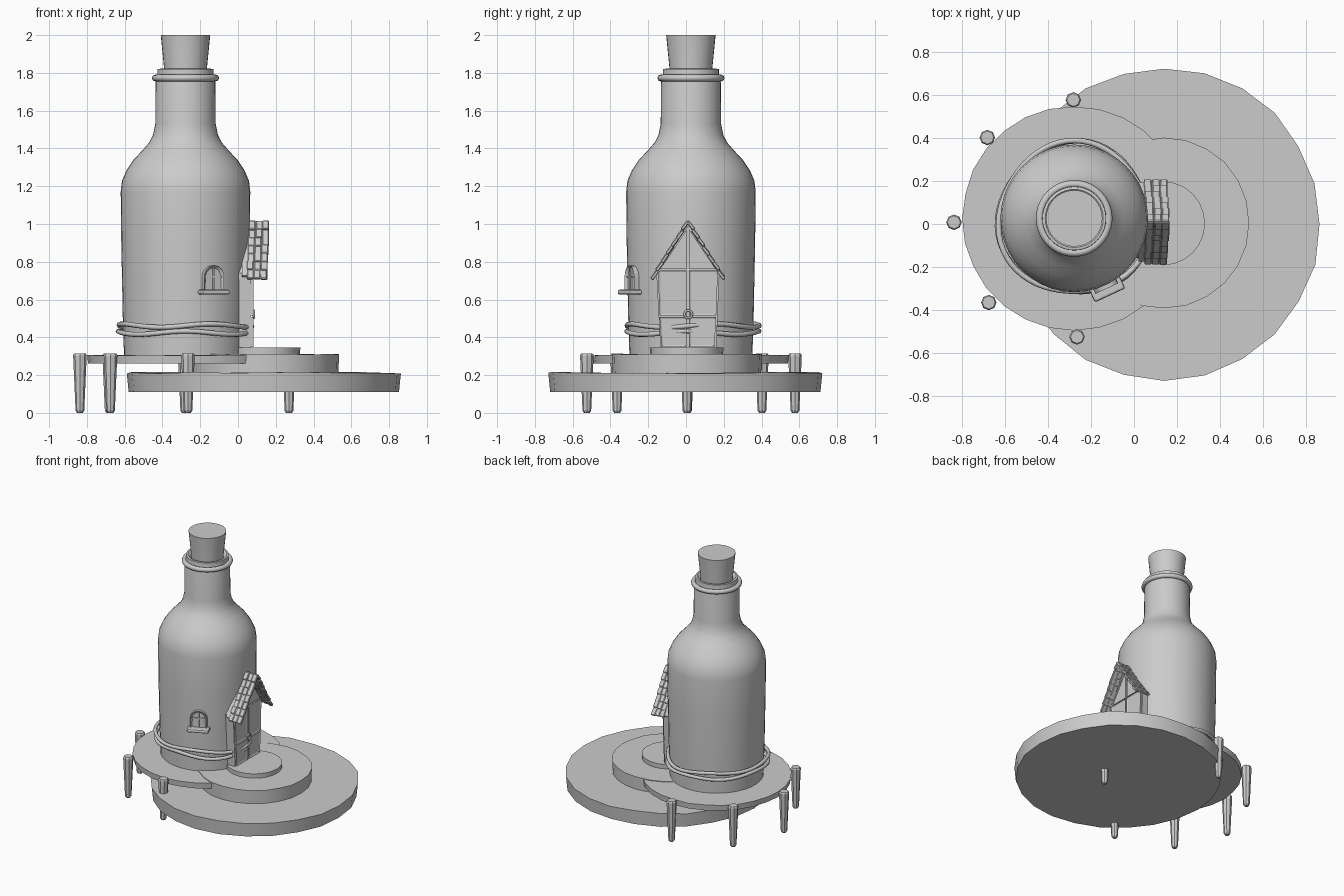
import bpy, bmesh, math, random
from mathutils import Matrix, Vector

if "Cube" in bpy.data.objects:
    bpy.data.objects.remove(bpy.data.objects["Cube"])

random.seed(4)
CX, CY = -0.278, 0.026          # bottle axis

grey = bpy.data.materials.new("plain_grey")
grey.diffuse_color = (0.6, 0.6, 0.6, 1)
grey.use_nodes = True
grey.node_tree.nodes["Principled BSDF"].inputs["Base Color"].default_value = grey.diffuse_color


def finish(name, bm, smooth=None):
    bmesh.ops.recalc_face_normals(bm, faces=bm.faces)
    me = bpy.data.meshes.new(name)
    bm.to_mesh(me)
    bm.free()
    me.materials.append(grey)
    ob = bpy.data.objects.new(name, me)
    bpy.context.collection.objects.link(ob)
    if smooth:
        bpy.ops.object.select_all(action='DESELECT')
        bpy.context.view_layer.objects.active = ob
        ob.select_set(True)
        bpy.ops.object.shade_smooth_by_angle(angle=math.radians(smooth))
    return ob


def lathe(name, profile, cx, cy, segs, smooth=None, jitter=0):
    """Revolve (radius, z) points and close both ends."""
    bm = bmesh.new()
    wob = [(random.uniform(-jitter, jitter), random.uniform(-jitter, jitter)) for _ in range(segs)]
    rings = []
    for i, (r, z) in enumerate(profile):
        ring = []
        for k in range(segs):
            a = 2 * math.pi * k / segs
            rr = r + wob[k][0]
            zz = z + (wob[k][1] if i == len(profile) - 1 else 0)
            ring.append(bm.verts.new((cx + rr * math.cos(a), cy + rr * math.sin(a), zz)))
        rings.append(ring)
    for a, b in zip(rings, rings[1:]):
        for k in range(segs):
            j = (k + 1) % segs
            bm.faces.new((a[k], a[j], b[j], b[k]))
    bm.faces.new(rings[0][::-1])
    bm.faces.new(rings[-1])
    return finish(name, bm, smooth)


def prism(name, pts, d0, d1, mat, inset=0, sink=0):
    """Extrude a (u, z) outline outward along local -y, with an optional sunken face."""
    bm = bmesh.new()
    back = [bm.verts.new(mat @ Vector((u, -d0, z))) for u, z in pts]
    front = [bm.verts.new(mat @ Vector((u, -d1, z))) for u, z in pts]
    n = len(pts)
    for k in range(n):
        j = (k + 1) % n
        bm.faces.new((back[k], back[j], front[j], front[k]))
    bm.faces.new(back[::-1])
    face = bm.faces.new(front)
    bmesh.ops.recalc_face_normals(bm, faces=bm.faces)
    if inset:
        bmesh.ops.inset_individual(bm, faces=[face], thickness=inset, depth=-sink)
    return finish(name, bm)


def tube(name, pts, radius):
    cu = bpy.data.curves.new(name, 'CURVE')
    cu.dimensions = '3D'
    cu.bevel_depth = radius
    cu.bevel_resolution = 2
    sp = cu.splines.new('POLY')
    sp.points.add(len(pts) - 1)
    for p, co in zip(sp.points, pts):
        p.co = (*co, 1)
    sp.use_cyclic_u = True
    sp.use_smooth = True
    cu.materials.append(grey)
    ob = bpy.data.objects.new(name, cu)
    bpy.context.collection.objects.link(ob)
    bpy.ops.object.select_all(action='DESELECT')
    bpy.context.view_layer.objects.active = ob
    ob.select_set(True)
    bpy.ops.object.convert(target='MESH')


# Stacked round platforms
lathe("base_platform", [(0.715, 0.11), (0.725, 0.213)], 0.14, 0, 24, 30, 0.005)
lathe("middle_platform", [(0.393, 0.20), (0.397, 0.311)], 0.14, 0.005, 24, 30, 0.002)
lathe("door_step", [(0.193, 0.30), (0.195, 0.345)], 0.135, 0.003, 24, 30)
lathe("bottle_deck", [(0.515, 0.262), (0.52, 0.305)], CX, CY, 28, 30, 0.002)

# Tapered posts around the deck
post_xy = [(-0.837, 0.008), (-0.682, 0.402), (-0.282, 0.577),
           (-0.675, -0.365), (-0.265, -0.525), (0.27, 0.005)]
for i, (x, y) in enumerate(post_xy):
    lathe(f"post_{i + 1}", [(0.015, 0), (0.023, 0.012), (0.036, 0.305), (0.03, 0.315)], x, y, 8)

# Bottle, rim and cork
lathe("bottle", [(0.325, 0.29), (0.332, 0.5), (0.34, 0.9), (0.343, 1.17), (0.336, 1.23),
                 (0.312, 1.285), (0.275, 1.34), (0.228, 1.39), (0.193, 1.43), (0.172, 1.47),
                 (0.16, 1.53), (0.158, 1.75), (0.148, 1.79), (0.148, 1.82), (0.135, 1.822),
                 (0.11, 1.80)], CX, CY, 40, 40)
rim = [(CX + 0.16 * math.cos(2 * math.pi * k / 40), CY + 0.16 * math.sin(2 * math.pi * k / 40), 1.773)
       for k in range(40)]
tube("bottle_rim", rim, 0.018)
lathe("cork", [(0.108, 1.70), (0.113, 1.82), (0.131, 2.0)], CX, CY, 32, 40)

# Two wavy ropes round the bottle
for n, (z, ph) in enumerate([(0.462, 0.0), (0.424, 1.6)]):
    pts = []
    for k in range(60):
        a = 2 * math.pi * k / 60
        r = 0.35 + 0.012 * math.sin(3 * a + math.pi + 0.3 * ph)
        pts.append((CX + r * math.cos(a), CY + r * math.sin(a), z + 0.009 * math.sin(4 * a + ph)))
    tube(f"rope_{n + 1}", pts, 0.013)

# Arched window with sill, turned to face its spot on the bottle
win = Matrix.Translation((CX, CY, 0)) @ Matrix.Rotation(math.radians(25), 4, 'Z')
arch = [(-0.058, 0.64), (0.058, 0.64)]
arch += [(0.058 * math.cos(math.pi * k / 10), 0.722 + 0.058 * math.sin(math.pi * k / 10)) for k in range(11)]
prism("window_frame", arch, 0.30, 0.36, win, 0.014, 0.014)
prism("window_mullion", [(-0.005, 0.645), (0.005, 0.645), (0.005, 0.77), (-0.005, 0.77)], 0.33, 0.355, win)
prism("window_crossbar", [(-0.05, 0.716), (0.05, 0.716), (0.05, 0.725), (-0.05, 0.725)], 0.33, 0.353, win)
sill = prism("window_sill", [(-0.078, 0.626), (0.078, 0.626), (0.078, 0.652), (-0.078, 0.652)], 0.31, 0.395, win)
bev = sill.modifiers.new("round", 'BEVEL')
bev.width = 0.01
bev.segments = 2

# Gabled doorway facing +x
door = Matrix.Rotation(math.radians(90), 4, 'Z')
prism("doorway", [(-0.135, 0.335), (0.16, 0.335), (0.177, 0.74), (0.01, 0.99), (-0.157, 0.74)], -0.05, 0.07, door)
for s, side in ((-1, "left"), (1, "right")):
    def half(*pts):
        return [(0.01 + s * u, z) for u, z in pts]
    prism(f"door_lower_{side}", half((0.007, 0.35), (0.14, 0.35), (0.15, 0.508), (0.007, 0.508)),
          0.06, 0.081, door, 0.012, 0.005)
    prism(f"door_upper_{side}", half((0.007, 0.516), (0.15, 0.516), (0.158, 0.74), (0.15, 0.755), (0.007, 0.755)),
          0.06, 0.081, door, 0.012, 0.005)
    prism(f"gable_panel_{side}", half((0.007, 0.763), (0.145, 0.763), (0.007, 0.97)), 0.06, 0.079, door)
ring = [(0.084, 0.012 + 0.02 * math.cos(k * math.pi / 8), 0.522 + 0.02 * math.sin(k * math.pi / 8))
        for k in range(16)]
tube("door_ring", ring, 0.006)

# Roof: a thin slab and rows of bevelled tiles on each slope
ROWS, COLS = 7, 3
for s, side in ((-1, "left"), (1, "right")):
    prism(f"roof_slab_{side}", [(0.01, 1.0), (0.01 + s * 0.175, 0.72), (0.01 + s * 0.185, 0.728), (0.01, 1.012)],
          0.02, 0.148, door)
    bm = bmesh.new()
    for r in range(ROWS):
        t = (r + 0.5) / ROWS
        tilt = math.atan2(0.30, 0.185) + random.uniform(-0.03, 0.03) - 0.09
        for c in range(COLS):
            x = 0.113 - 0.014 * t + (c - 1) * 0.036 + random.uniform(-0.002, 0.002)
            y = 0.01 + s * (0.187 * t + 0.002)
            z = 1.01 - 0.298 * t + random.uniform(-0.004, 0.004)
            m = (Matrix.Translation((x, y, z)) @ Matrix.Rotation(-s * tilt, 4, 'X')
                 @ Matrix.Diagonal((0.035, 0.056, 0.018, 1)))
            bmesh.ops.create_cube(bm, size=1, matrix=m)
    bmesh.ops.bevel(bm, geom=bm.edges[:], offset=0.004, segments=1, affect='EDGES')
    finish(f"roof_tiles_{side}", bm)
